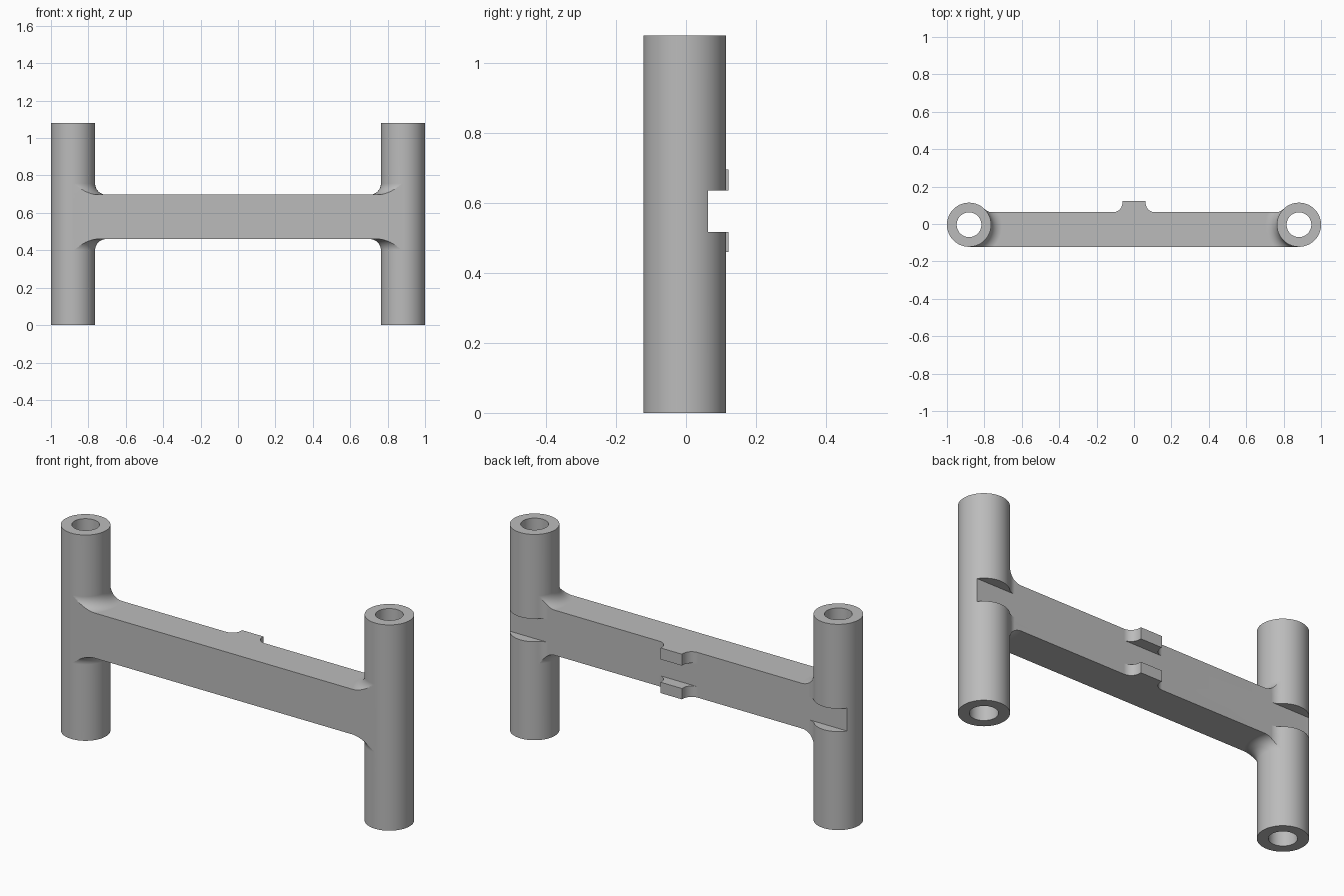
import bpy, bmesh
from math import sin, cos, pi, sqrt, atan2

if "Cube" in bpy.data.objects:
    bpy.data.objects.remove(bpy.data.objects["Cube"], do_unlink=True)

TX, TY, R, HOLE = 0.882, -0.004, 0.118, 0.066   # tube centre, radius and bore
HEIGHT, Z0, Z1 = 1.08, 0.46, 0.697              # tube height, bar bottom and top
FRONT, BACK, PAD = TY - R, 0.063, 0.122         # bar faces and locating pad
F, SEG = 0.06, 128                              # blend radius, circle sides

grey = bpy.data.materials.new("plain grey")
grey.use_nodes = True
grey.diffuse_color = (0.5, 0.5, 0.5, 1)
grey.node_tree.nodes["Principled BSDF"].inputs["Base Color"].default_value = (0.5, 0.5, 0.5, 1)


def add(name, bm):
    bmesh.ops.recalc_face_normals(bm, faces=bm.faces[:])
    mesh = bpy.data.meshes.new(name)
    bm.to_mesh(mesh)
    bm.free()
    ob = bpy.data.objects.new(name, mesh)
    ob.data.materials.append(grey)
    bpy.context.collection.objects.link(ob)
    return ob


def prism(name, outline, low, high):
    bm = bmesh.new()
    bottom = [bm.verts.new((x, y, low)) for x, y in outline]
    top = [bm.verts.new((x, y, high)) for x, y in outline]
    bm.faces.new(bottom)
    bm.faces.new(top)
    for i in range(len(outline)):
        j = (i + 1) % len(outline)
        bm.faces.new((bottom[i], bottom[j], top[j], top[i]))
    return add(name, bm)


def post(name, x, radius, low, high):
    circle = [(x + radius * cos(2 * pi * i / SEG), TY + radius * sin(2 * pi * i / SEG))
              for i in range(SEG)]
    return prism(name, circle, low, high)


def collar(name, x, base, up):
    """Ring with a concave flank that blends the bar into a tube."""
    flank = [(R + F - F * cos(a), F - F * sin(a))
             for a in (pi / 2 * i / 12 for i in range(12, -1, -1))]
    profile = [(R - 0.02, -0.02), (R + F, -0.02)] + flank + [(R - 0.02, F)]
    bm = bmesh.new()
    rings = [[bm.verts.new((x + r * cos(2 * pi * i / SEG), TY + r * sin(2 * pi * i / SEG),
                            base + up * h)) for r, h in profile] for i in range(SEG)]
    n = len(profile)
    for i in range(SEG):
        a, b = rings[i], rings[(i + 1) % SEG]
        for k in range(n):
            bm.faces.new((a[k], a[(k + 1) % n], b[(k + 1) % n], b[k]))
    return add(name, bm)


def combine(target, other, operation):
    mod = target.modifiers.new(operation.lower(), "BOOLEAN")
    mod.operation, mod.solver, mod.object = operation, "EXACT", other
    bpy.context.view_layer.objects.active = target
    bpy.ops.object.modifier_apply(modifier=mod.name)
    bpy.data.objects.remove(other, do_unlink=True)


# Half plan of the crossbar: pad, pad blend, back face, tube blend, front face
half = [(0.062, PAD)]
half += [(0.112 - 0.05 * cos(a), BACK + 0.05 - 0.05 * sin(a))
         for a in (pi / 2 * i / 10 for i in range(11))]
rise = BACK + F - TY
run = sqrt((R + F) ** 2 - rise ** 2)
sweep = pi / 2 - atan2(rise, run)
half += [(TX - run + F * sin(a), BACK + F - F * cos(a))
         for a in (sweep * i / 10 for i in range(11))]
half += [(TX, half[-1][1] - 0.003), (TX, FRONT)]
plan = half + [(-x, y) for x, y in reversed(half)]

frame = prism("frame", plan, Z0, Z1)

# Collars above and below the bar, trimmed to its plan
for side in (-1, 1):
    for base, up in ((Z1, 1), (Z0, -1)):
        blend = collar("blend", side * TX, base, up)
        combine(blend, prism("trim", plan, 0.2, 0.9), "INTERSECT")
        combine(frame, blend, "UNION")

# Upright tubes
for side in (-1, 1):
    combine(frame, post("tube", side * TX, R, 0, HEIGHT), "UNION")

# Horizontal slot across the back, then the bores
slot = [(-1.1, BACK), (1.1, BACK), (1.1, 0.3), (-1.1, 0.3)]
combine(frame, prism("slot", slot, 0.517, 0.637), "DIFFERENCE")
for side in (-1, 1):
    combine(frame, post("bore", side * TX, HOLE, -0.1, HEIGHT + 0.1), "DIFFERENCE")

bpy.ops.object.select_all(action="DESELECT")
frame.select_set(True)
bpy.context.view_layer.objects.active = frame
bpy.ops.object.shade_smooth_by_angle(angle=pi / 6)
weighted = frame.modifiers.new("even shading", "WEIGHTED_NORMAL")
weighted.keep_sharp = True
